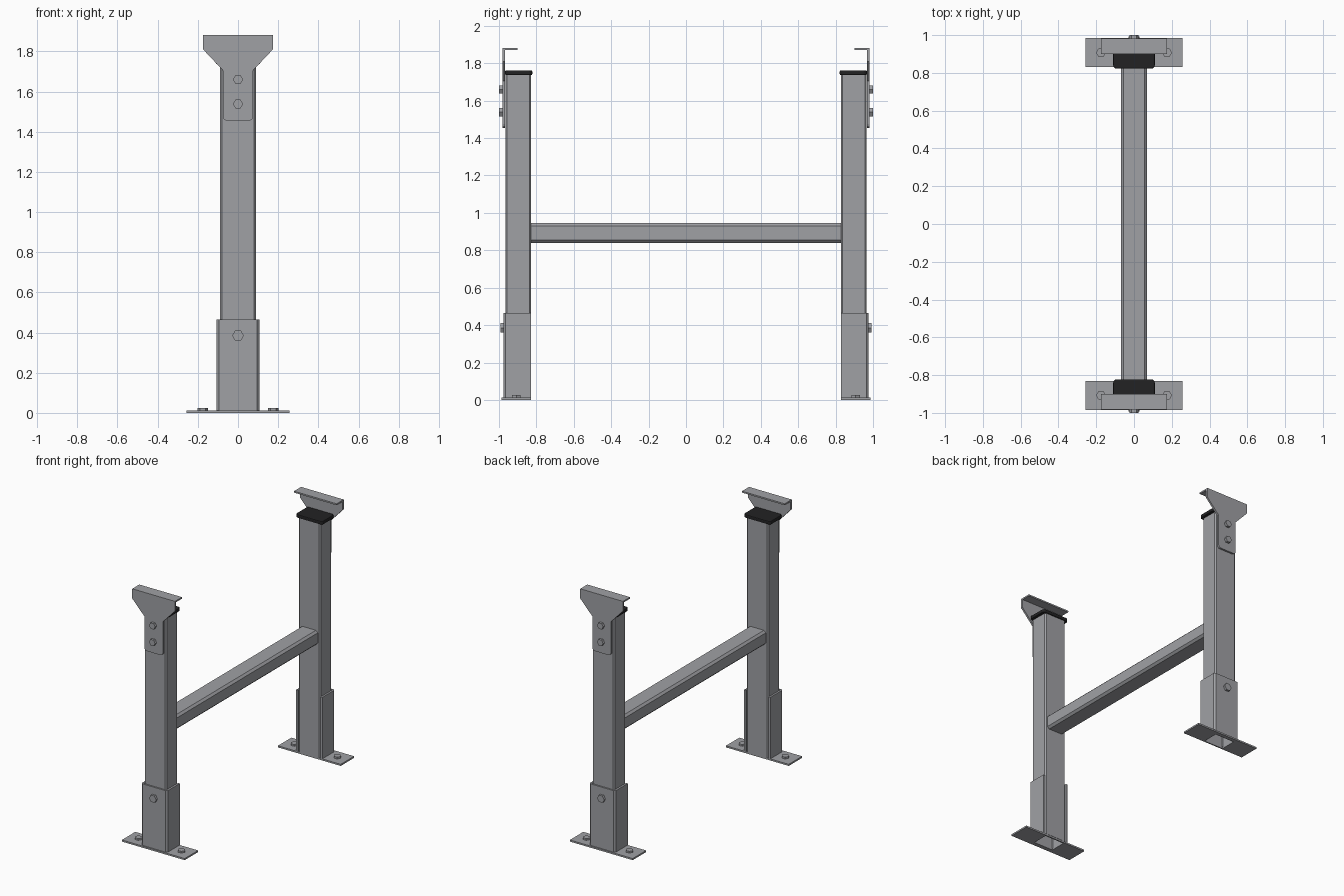
import bpy, bmesh, math

if "Cube" in bpy.data.objects:
    bpy.data.objects.remove(bpy.data.objects["Cube"])


def material(name, rgb):
    m = bpy.data.materials.new(name)
    m.diffuse_color = (*rgb, 1)
    m.use_nodes = True
    m.node_tree.nodes["Principled BSDF"].inputs["Base Color"].default_value = m.diffuse_color
    return m


STEEL = material("grey steel", (0.35, 0.355, 0.375))
RUBBER = material("black plastic", (0.016, 0.016, 0.017))


def place(axis, u, v, w):
    """Profile coords (u, v) swept along the axis at w."""
    return {'z': (u, v, w), 'y': (u, w, v), 'x': (w, u, v)}[axis]


def prism(name, outer, axis, lo, hi, mat, hole=None, side=1):
    """Extrude a profile; a hole needs as many points as the outline.
    side = -1 mirrors the part to the front end."""
    bm = bmesh.new()

    def ring(pts, w):
        out = []
        for u, v in pts:
            x, y, z = place(axis, u, v, w)
            out.append(bm.verts.new((x, y * side, z)))
        return out

    def walls(a, b):
        n = len(a)
        for i in range(n):
            bm.faces.new((a[i], a[(i + 1) % n], b[(i + 1) % n], b[i]))

    a, b = ring(outer, lo), ring(outer, hi)
    walls(a, b)
    if hole:
        c, d = ring(hole, lo), ring(hole, hi)
        walls(c, d)
        walls(a, c)
        walls(b, d)
    else:
        bm.faces.new(a)
        bm.faces.new(b)
    bmesh.ops.recalc_face_normals(bm, faces=bm.faces)
    me = bpy.data.meshes.new(name)
    bm.to_mesh(me)
    bm.free()
    me.materials.append(mat)
    ob = bpy.data.objects.new(name, me)
    bpy.context.collection.objects.link(ob)
    return ob


def rect(u0, u1, v0, v1, c=0.0):
    """Rectangle outline, with corners chamfered by c if given."""
    if not c:
        return [(u0, v0), (u1, v0), (u1, v1), (u0, v1)]
    return [(u0 + c, v0), (u1 - c, v0), (u1, v0 + c), (u1, v1 - c),
            (u1 - c, v1), (u0 + c, v1), (u0, v1 - c), (u0, v0 + c)]


def hexagon(u, v, r):
    return [(u + r * math.cos(math.radians(60 * i)),
             v + r * math.sin(math.radians(60 * i))) for i in range(6)]


def mirrored(half):
    """Close a right-half outline with its reflection in u."""
    return half + [(-u, v) for u, v in reversed(half)]


for end, s in (("front", -1), ("back", 1)):
    # hollow upright tube
    prism(end + "_leg", rect(-0.09, 0.09, 0.828, 0.966, 0.01), 'z', 0.012, 1.737,
          STEEL, rect(-0.079, 0.079, 0.839, 0.955, 0.005), s)

    # plastic end cap with softened rim
    cap = prism(end + "_leg_cap", rect(-0.11, 0.11, 0.822, 0.967, 0.012), 'z',
                1.736, 1.762, RUBBER, None, s)
    bev = cap.modifiers.new("soft_rim", 'BEVEL')
    bev.width = 0.006
    bev.segments = 2

    # U-shaped sleeve around the lower leg
    sleeve = mirrored([(0.092, 0.966), (0.092, 0.829), (0.106, 0.829),
                       (0.106, 0.965), (0.095, 0.977)])
    # mirrored() joins the two halves across the outer and inner webs
    prism(end + "_foot_sleeve", sleeve, 'z', 0.01, 0.465, STEEL, None, s)

    # base plate with an opening under the tube
    prism(end + "_base_plate", rect(-0.256, 0.256, 0.83, 0.986), 'z', 0, 0.012,
          STEEL, rect(-0.079, 0.079, 0.839, 0.955), s)

    # flared top bracket plate with rounded lower corners
    arc = [(0.055 + 0.02 * math.sin(math.radians(t)),
            1.475 - 0.02 * math.cos(math.radians(t))) for t in range(0, 91, 30)]
    prism(end + "_bracket_plate",
          mirrored(arc + [(0.075, 1.705), (0.174, 1.81), (0.174, 1.882)]),
          'y', 0.968, 0.982, STEEL, None, s)
    # inward flange on top of the bracket
    prism(end + "_bracket_flange", rect(0.9, 0.97, 1.871, 1.882), 'x',
          -0.174, 0.174, STEEL, None, s)

    # hex bolts on bracket, sleeve and base plate
    for i, z in enumerate((1.66, 1.538)):
        prism(f"{end}_bracket_bolt_{i}", hexagon(0, z, 0.025), 'y', 0.98, 1.0,
              STEEL, None, s)
    prism(end + "_sleeve_bolt", hexagon(0, 0.385, 0.029), 'y', 0.975, 0.993,
          STEEL, None, s)
    for i, x in enumerate((-0.175, 0.175)):
        prism(f"{end}_anchor_bolt_{i}", hexagon(x, 0.907, 0.026), 'z', 0.011,
              0.025, STEEL, None, s)

# cross brace between the legs
prism("cross_brace", rect(-0.07, 0.07, 0.84, 0.946, 0.015), 'y', -0.829, 0.829, STEEL)
